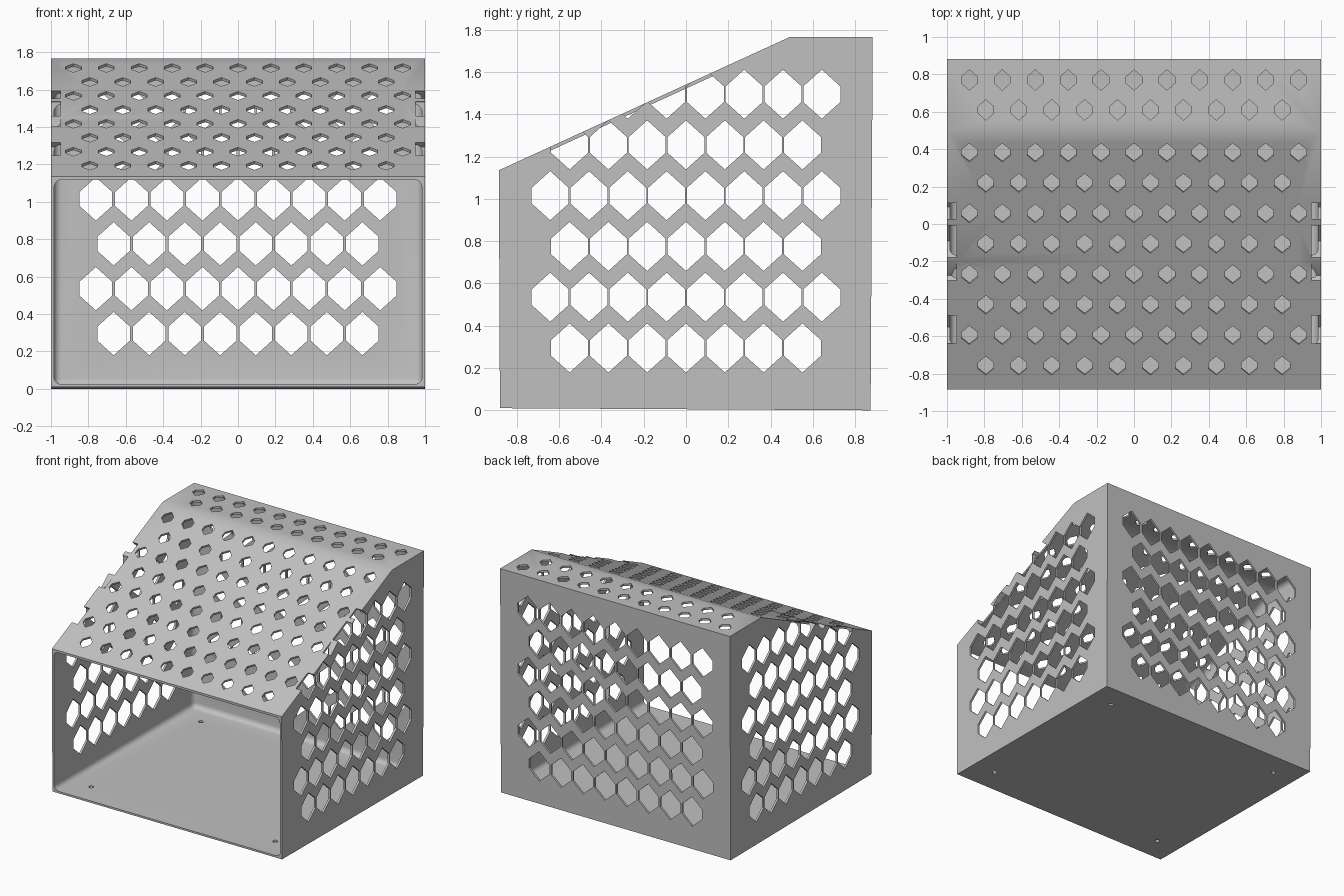
import bpy, bmesh, math
from mathutils import Matrix, Vector

if "Cube" in bpy.data.objects:
    bpy.data.objects.remove(bpy.data.objects["Cube"])

WALL = 0.016          # shell thickness
FILLET = 0.04         # inner corner radius
SLOPE = math.atan2(1.765 - 1.135, 0.49 + 0.885)

grey = bpy.data.materials.new("light_grey")
grey.diffuse_color = (0.53, 0.53, 0.53, 1)
grey.use_nodes = True
grey.node_tree.nodes["Principled BSDF"].inputs["Base Color"].default_value = grey.diffuse_color


def make_object(name, bm):
    bmesh.ops.recalc_face_normals(bm, faces=bm.faces)
    mesh = bpy.data.meshes.new(name)
    bm.to_mesh(mesh)
    bm.free()
    mesh.materials.append(grey)
    obj = bpy.data.objects.new(name, mesh)
    bpy.context.collection.objects.link(obj)
    return obj


def prism(bm, outline, vec):
    """Close an outline and extrude it along a vector."""
    face = bm.faces.new([bm.verts.new(p) for p in outline])
    new = bmesh.ops.extrude_face_region(bm, geom=[face])["geom"]
    bmesh.ops.translate(bm, vec=vec, verts=[v for v in new if isinstance(v, bmesh.types.BMVert)])


def hex_cutter(bm, centre, rot, width, height, depth):
    """Tall hexagonal prism centred on a wall, its axis along local z."""
    w, h, f = width / 2, height / 2, height * 0.16
    pts = [(0, h), (-w, f), (-w, -f), (0, -h), (w, -f), (w, f)]
    m = Matrix.Translation(centre) @ rot
    prism(bm, [m @ Vector((x, y, -depth)) for x, y in pts],
          m.to_3x3() @ Vector((0, 0, 2 * depth)))


def row(count, pitch):
    return [(i - (count - 1) / 2) * pitch for i in range(count)]


# Outer housing: sloped-roof profile
bm = bmesh.new()
profile = [(-0.88, 0.01), (0.873, 0.0), (0.883, 1.765), (0.49, 1.765), (-0.885, 1.135)]
prism(bm, [(-1, y, z) for y, z in profile], (2, 0, 0))
housing = make_object("vented_housing", bm)

# Cavity, open at the front, with rounded inner edges
bm = bmesh.new()
k = math.tan(SLOPE)
front = -1.1
roof_drop = WALL / math.cos(SLOPE)
inner = [(front, 0.01 + WALL), (0.873 - WALL, WALL), (0.883 - WALL, 1.765 - WALL),
         (0.49 + WALL * math.tan(SLOPE / 2), 1.765 - WALL),
         (front, 1.135 - roof_drop + k * (front + 0.885))]
prism(bm, [(-1 + WALL, y, z) for y, z in inner], (2 - 2 * WALL, 0, 0))
edges = [e for e in bm.edges if not all(v.co.y < front + 0.01 for v in e.verts)]
bmesh.ops.bevel(bm, geom=edges, offset=FILLET, segments=5, profile=0.5, affect='EDGES')
cavity = make_object("cavity_cutter", bm)

# Vent holes
bm = bmesh.new()
to_back = Matrix.Rotation(math.pi / 2, 4, 'X')
to_side = Matrix.Rotation(math.pi / 2, 4, 'Z') @ to_back
for i in range(6):
    z = 0.295 + 0.24 * i
    # back wall
    for x in row(8 + i % 2, 0.19):
        hex_cutter(bm, (x, 0.9, z), to_back, 0.175, 0.232, 0.09)
    # both side walls, leaving out holes above the roof
    for y in row(7 + i % 2, 0.1835):
        if z - 0.116 < 1.135 + k * (y + 0.885):
            for s in (-1, 1):
                hex_cutter(bm, (s * 1.02, y, z), to_side, 0.175, 0.232, 0.07)
# flat roof strip
for y, n in ((0.77, 11), (0.61, 10)):
    for x in row(n, 0.176):
        hex_cutter(bm, (x, y, 1.765), Matrix.Identity(4), 0.084, 0.11, 0.07)
# sloped roof
tilt = Matrix.Rotation(SLOPE, 4, 'X')
for i in range(8):
    y = 0.382 - 0.1628 * i
    for x in row(11 - i % 2, 0.176):
        hex_cutter(bm, (x, y, 1.135 + k * (y + 0.885)), tilt, 0.084, 0.11, 0.07)
# screw holes in the floor
for x in (-0.8, 0.8):
    for y in (-0.68, 0.68):
        bmesh.ops.create_cone(bm, cap_ends=True, segments=20, radius1=0.018, radius2=0.018,
                              depth=0.12, matrix=Matrix.Translation((x, y, 0.01)))
vents = make_object("vent_cutter", bm)

# Cut and clean up
bpy.context.view_layer.objects.active = housing
housing.select_set(True)
for cutter in (cavity, vents):
    cutter.hide_render = True
    mod = housing.modifiers.new(cutter.name, 'BOOLEAN')
    mod.operation = 'DIFFERENCE'
    mod.solver = 'EXACT'
    mod.object = cutter
    bpy.ops.object.modifier_apply(modifier=mod.name)
for cutter in (cavity, vents):
    bpy.data.objects.remove(cutter)
bpy.ops.object.shade_smooth_by_angle(angle=math.radians(30))
